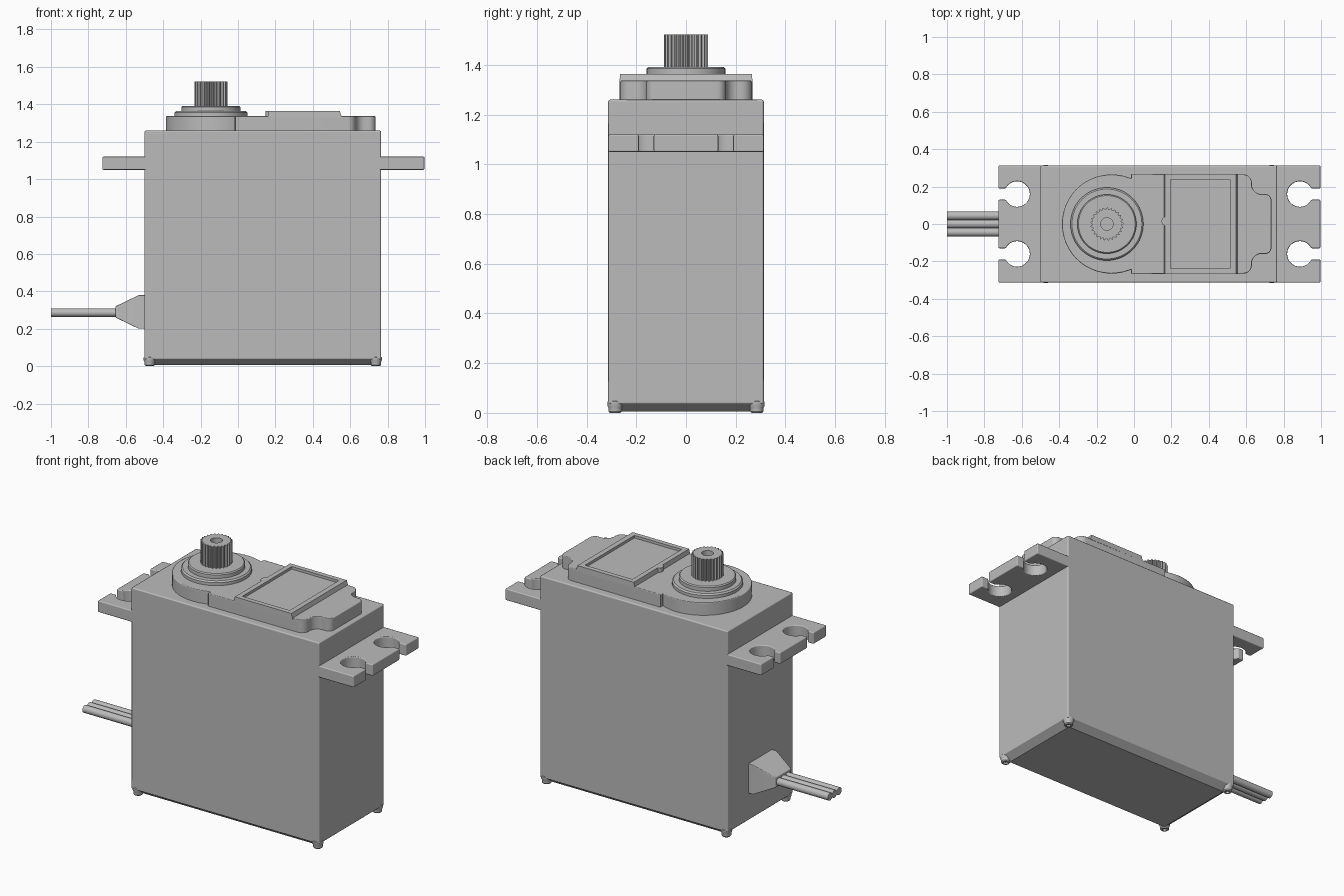
import bpy, bmesh
from math import sin, cos, pi, radians, asin, acos, degrees

cube = bpy.data.objects.get("Cube")
if cube:
    bpy.data.objects.remove(cube, do_unlink=True)

grey = bpy.data.materials.new("plain grey")
grey.use_nodes = True
colour = (0.5, 0.5, 0.5, 1)
grey.diffuse_color = colour
grey.node_tree.nodes["Principled BSDF"].inputs["Base Color"].default_value = colour


def loft(name, loops, bevel=0):
    """Skin matching closed loops of 3D points and cap both ends."""
    bm = bmesh.new()
    rings = [[bm.verts.new(p) for p in loop] for loop in loops]
    n = len(rings[0])
    for a, b in zip(rings, rings[1:]):
        for i in range(n):
            j = (i + 1) % n
            bm.faces.new((a[i], a[j], b[j], b[i]))
    bm.faces.new(rings[0][::-1])
    bm.faces.new(rings[-1])
    bmesh.ops.recalc_face_normals(bm, faces=bm.faces)
    mesh = bpy.data.meshes.new(name)
    bm.to_mesh(mesh)
    bm.free()
    mesh.materials.append(grey)
    mesh.shade_smooth()
    mesh.set_sharp_from_angle(angle=radians(32))
    ob = bpy.data.objects.new(name, mesh)
    bpy.context.collection.objects.link(ob)
    if bevel:
        mod = ob.modifiers.new("soft edges", "BEVEL")
        mod.width, mod.segments = bevel, 2
        mod.limit_method, mod.angle_limit = "ANGLE", radians(32)
        mod.harden_normals = True
    return ob


def at(outline, z):
    return [(x, y, z) for x, y in outline]


def prism(name, outline, z0, z1, bevel=0):
    return loft(name, [at(outline, z0), at(outline, z1)], bevel)


def arc(cx, cy, r, a0, a1, n=12):
    angles = [radians(a0 + (a1 - a0) * i / n) for i in range(n + 1)]
    return [(cx + r * cos(a), cy + r * sin(a)) for a in angles]


def circle(cx, cy, r, n=48):
    return arc(cx, cy, r, 0, 360, n)[:-1]


def rect(x0, x1, y0, y1):
    return [(x0, y0), (x1, y0), (x1, y1), (x0, y1)]


X0, X1, W = -0.5, 0.765, 0.313

# Main case and its tapered underside
prism("case", rect(X0, X1, -W, W), 0.035, 1.26, 0.008)
inset = 0.045
loft("bottom_cover", [
    at(rect(X0 + inset, X1 - inset, -W + inset, W - inset), 0.005),
    at(rect(X0 + 0.005, X1 - 0.005, -W + 0.005, W - 0.005), 0.036)])

# Corner screws with a socket in each head
for x in (X0 + 0.028, X1 - 0.028):
    for y in (-W + 0.028, W - 0.028):
        profile = [(0.02, 0.055), (0.032, 0.045), (0.032, 0.03), (0.027, 0.02),
                   (0.027, 0.006), (0.022, 0), (0.013, 0), (0.013, 0.012)]
        loft("corner_screw", [at(circle(x, y, r, 18), z) for r, z in profile])

# Mounting flanges with open keyhole slots
def flange(name, inner, outer, hole_x):
    side = 1 if outer > inner else -1
    r, half = 0.068, 0.03
    a = degrees(asin(half / r))
    pts = [(inner, -W), (outer, -W)]
    for cy in (-0.16, 0.16):
        keyhole = arc(0, cy, r, 360 - a, a, 36)
        pts += [(outer, cy - half)]
        pts += [(hole_x + side * x, y) for x, y in keyhole]
        pts += [(outer, cy + half)]
    pts += [(outer, W), (inner, W)]
    prism(name, pts, 1.05, 1.12, 0.006)


flange("flange_right", X0 + 0.02, -0.725, -0.625)
flange("flange_left", X1 - 0.02, 0.997, 0.887)

# Top cover: round gear end, straight sides, narrowed tail
start = degrees(acos(0.105 / 0.265))
half_outline = (arc(0.70, 0.125, 0.035, 0, 90, 8)
                + arc(0.68, 0.21, 0.05, 270, 180, 8)
                + arc(0.585, 0.22, 0.045, 0, 90, 8)
                + [(-0.015, 0.268)]
                + arc(-0.12, 0, 0.265, start, 178, 24))
outline = half_outline + [(x, -y) for x, y in reversed(half_outline)]
prism("top_cover", outline, 1.25, 1.337, 0.005)

# Raised panel with a shallow recess
outer = rect(0.165, 0.545, -0.266, 0.266)
foot = rect(0.158, 0.555, -0.267, 0.267)
inner = rect(0.195, 0.513, -0.237, 0.237)
loft("label_panel", [at(foot, 1.33), at(outer, 1.363),
                     at(inner, 1.363), at(inner, 1.347)])
prism("panel_tab", circle(0.172, 0.015, 0.025, 24), 1.33, 1.363)

# Stepped collar around the output shaft
GX = -0.145
collar = [(0.195, 1.33), (0.195, 1.355), (0.187, 1.363), (0.158, 1.363),
          (0.158, 1.385), (0.152, 1.391)]
loft("shaft_collar", [at(circle(GX, 0, r, 64), z) for r, z in collar])

# Splined output shaft with a centre bore
teeth = 25
spline, bore = [], []
for i in range(teeth * 4):
    a = 2 * pi * i / (teeth * 4)
    r = 0.088 if i % 4 < 2 else 0.078
    spline.append((GX + r * cos(a), r * sin(a)))
    bore.append((GX + 0.033 * cos(a), 0.033 * sin(a)))
loft("output_spline", [at(spline, 1.385), at(spline, 1.522),
                       at(bore, 1.522), at(bore, 1.42)])

# Cable boot, tapering away from the case
boot = [(-0.49, 0.115, 0.2, 0.38), (-0.53, 0.115, 0.2, 0.38),
        (-0.655, 0.075, 0.26, 0.32)]
loft("cable_boot", [[(x, -w, lo), (x, w, lo), (x, w, hi), (x, -w, hi)]
                    for x, w, lo, hi in boot], 0.004)

# Three parallel wires
for i in (-1, 0, 1):
    loft("wire", [[(x, y, z) for y, z in circle(i * 0.044, 0.286, 0.0225, 24)]
                  for x in (-0.64, -1.0)])
